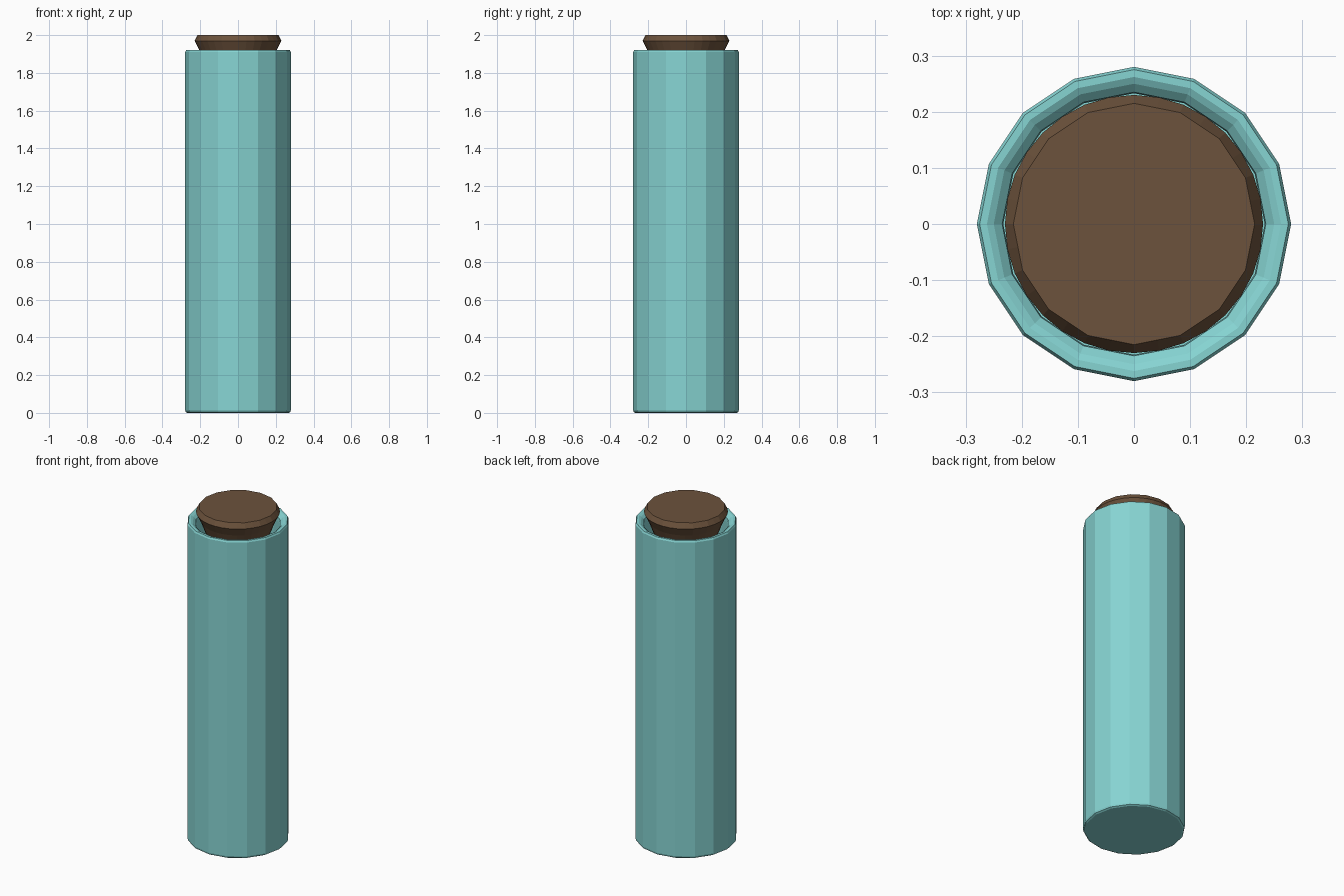
import bpy
import bmesh
from math import sin, cos, pi

if "Cube" in bpy.data.objects:
    bpy.data.objects.remove(bpy.data.objects["Cube"])


def lathe(name, rings, sides, color):
    """Stack of (radius, z, coarse) rings, closed at both ends.
    A coarse ring has its odd corners pulled onto the straight sides."""
    bm = bmesh.new()
    loops = []
    for r, z, coarse in rings:
        loop = []
        for i in range(sides):
            a = 2 * pi * i / sides
            rr = r * cos(2 * pi / sides) if coarse and i % 2 else r
            loop.append(bm.verts.new((rr * cos(a), rr * sin(a), z)))
        loops.append(loop)
    for lo, hi in zip(loops, loops[1:]):
        for i in range(sides):
            j = (i + 1) % sides
            bm.faces.new((lo[i], lo[j], hi[j], hi[i]))
    bm.faces.new(loops[0][::-1])
    bm.faces.new(loops[-1])
    bmesh.ops.recalc_face_normals(bm, faces=bm.faces)
    mesh = bpy.data.meshes.new(name)
    bm.to_mesh(mesh)
    bm.free()
    mat = bpy.data.materials.new(name + "_color")
    mat.diffuse_color = color
    mat.use_nodes = True
    mat.node_tree.nodes["Principled BSDF"].inputs["Base Color"].default_value = mat.diffuse_color
    mesh.materials.append(mat)
    obj = bpy.data.objects.new(name, mesh)
    bpy.context.collection.objects.link(obj)
    return obj


# Hollow 16-sided tube with a softened base and rim
tube_profile = [(0.268, 0.0), (0.277, 0.005), (0.28, 0.015), (0.28, 1.91),
                (0.275, 1.92), (0.262, 1.92), (0.25, 1.914), (0.235, 1.90),
                (0.233, 1.88), (0.233, 0.05)]
lathe("tube", [(r, z, False) for r, z in tube_profile], 16,
      (0.24, 0.66, 0.65, 1))

# Tapered stopper with a chamfered top
lathe("stopper", [(0.16, 1.80, False), (0.205, 1.92, False),
                  (0.23, 1.97, False), (0.215, 2.0, True)], 32,
      (0.15, 0.085, 0.045, 1))
